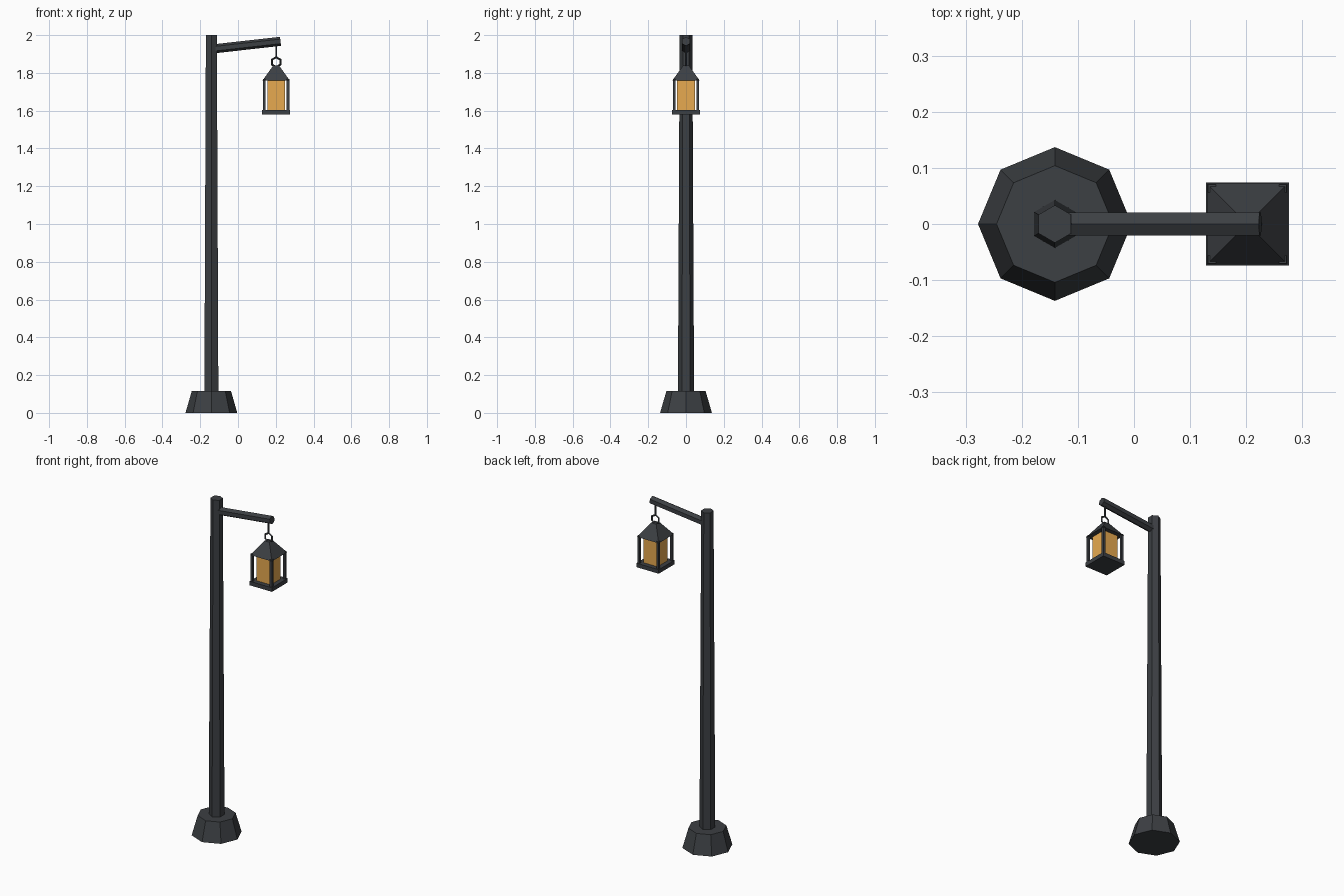
import bpy, math
from mathutils import Vector

if "Cube" in bpy.data.objects:
    bpy.data.objects.remove(bpy.data.objects["Cube"])


def material(name, rgb):
    m = bpy.data.materials.new(name)
    m.diffuse_color = (*rgb, 1)
    m.use_nodes = True
    m.node_tree.nodes["Principled BSDF"].inputs["Base Color"].default_value = m.diffuse_color
    return m


IRON = material("dark_iron", (0.045, 0.05, 0.056))
GLOW = material("amber_glass", (0.8, 0.4, 0.08))
POST_X, LAMP_X = -0.141, 0.202


def finish(name, mat):
    o = bpy.context.object
    o.name = name
    o.data.materials.append(mat)
    return o


def frustum(name, sides, r0, r1, z0, z1, x, turn=0.0, mat=IRON):
    """Tapered prism standing between two heights."""
    bpy.ops.mesh.primitive_cone_add(vertices=sides, radius1=r0, radius2=r1, depth=z1 - z0,
                                    location=(x, 0, (z0 + z1) / 2), rotation=(0, 0, turn))
    return finish(name, mat)


def box(name, size, loc, mat=IRON):
    bpy.ops.mesh.primitive_cube_add(size=1, location=loc)
    o = finish(name, mat)
    o.scale = size
    return o


# Octagonal foot and tapered hexagonal post
frustum("foot", 8, 0.137, 0.104, 0, 0.115, POST_X)
frustum("post", 6, 0.043, 0.0335, 0.06, 2.0, POST_X)

# Slightly rising hexagonal arm, one edge on top
start, end = Vector((POST_X, 0, 1.926)), Vector((0.225, 0, 1.967))
axis = end - start
bpy.ops.mesh.primitive_cylinder_add(vertices=6, radius=0.024, depth=axis.length,
                                    location=(start + end) / 2)
arm = finish("arm", IRON)
tilt = math.atan2(axis.x, axis.z)
for v in arm.data.vertices:  # turn the section so a corner points up
    v.co.x, v.co.y = -v.co.y, v.co.x
arm.rotation_euler = (0, tilt, 0)

# Hanging rod and six-sided ring
frustum("hanging_rod", 6, 0.005, 0.005, 1.88, 1.955, LAMP_X)
bpy.ops.mesh.primitive_torus_add(major_segments=6, minor_segments=4, major_radius=0.026,
                                 minor_radius=0.006, location=(LAMP_X, 0, 1.857),
                                 rotation=(math.pi / 2, math.pi / 6, 0))
finish("ring", IRON)

# Lantern: roof, floor, glass and four corner bars
root2 = math.sqrt(2)
frustum("lantern_roof", 4, 0.072 * root2, 0.016 * root2, 1.76, 1.838, LAMP_X, math.pi / 4)
box("lantern_floor", (0.148, 0.148, 0.024), (LAMP_X, 0, 1.592))
box("lantern_glass", (0.094, 0.094, 0.16), (LAMP_X, 0, 1.682), GLOW)
for sx in (-1, 1):
    for sy in (-1, 1):
        box("lantern_bar", (0.014, 0.014, 0.17), (LAMP_X + sx * 0.063, sy * 0.063, 1.682))
